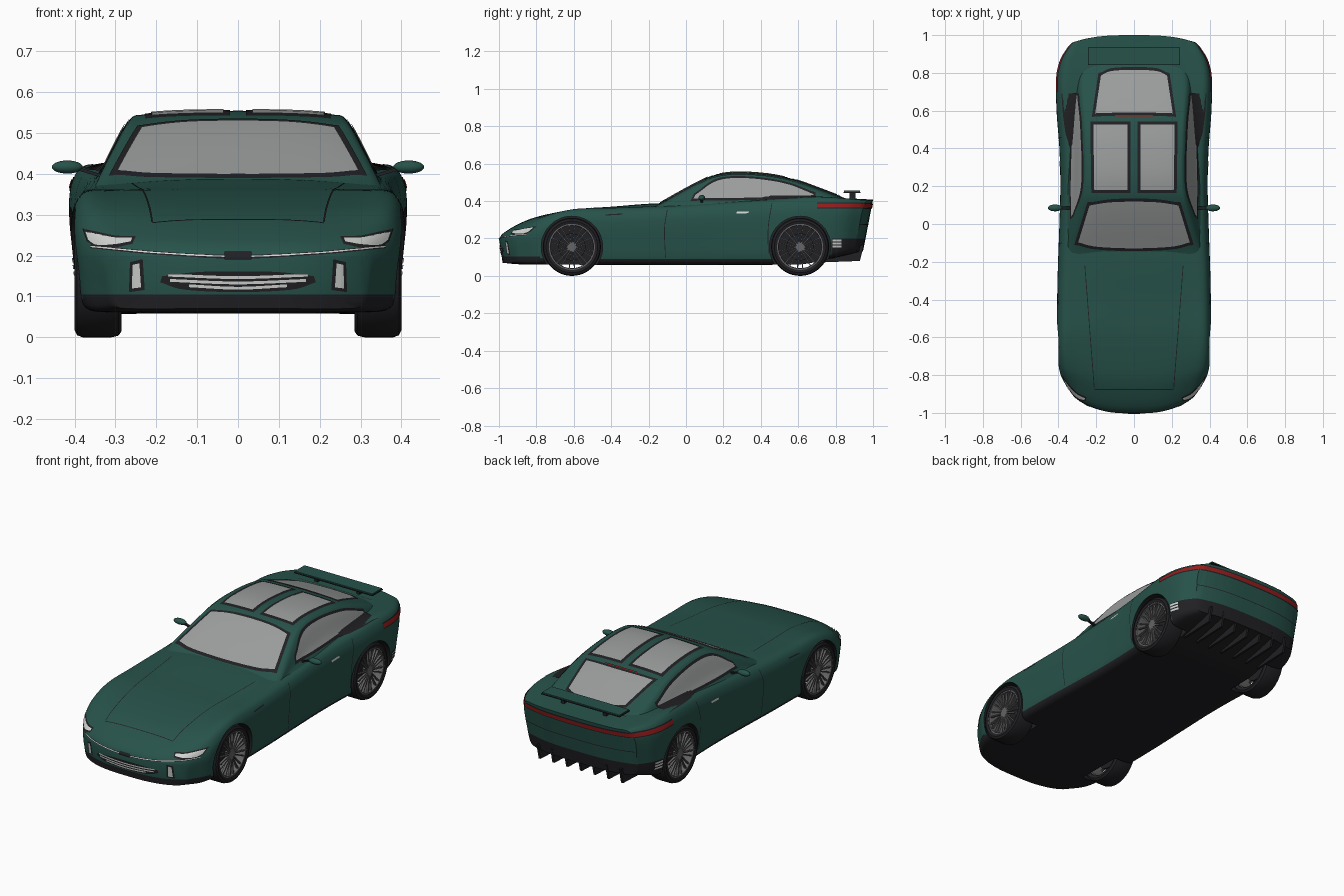
import bpy, bmesh, math
from mathutils import Vector, Matrix
from mathutils.bvhtree import BVHTree

if "Cube" in bpy.data.objects:
    bpy.data.objects.remove(bpy.data.objects["Cube"])


def material(name, *rgb):
    m = bpy.data.materials.new(name)
    m.use_nodes = True
    m.diffuse_color = (*rgb, 1)
    m.node_tree.nodes["Principled BSDF"].inputs["Base Color"].default_value = (*rgb, 1)
    return m


GREEN = material("green paint", .02, .085, .068)
BLACK = material("black trim", .015, .015, .018)
GLASS = material("grey glass", .33, .34, .34)
LIGHT = material("clear lamp", .65, .67, .65)
RED = material("red lamp", .3, .012, .012)
SILVER = material("wheel grey", .13, .13, .135)


def add(name, bm, mats, angle=35):
    me = bpy.data.meshes.new(name)
    bm.to_mesh(me)
    bm.free()
    for m in mats:
        me.materials.append(m)
    me.shade_smooth()
    me.set_sharp_from_angle(angle=math.radians(angle))
    ob = bpy.data.objects.new(name, me)
    bpy.context.collection.objects.link(ob)
    return ob


def curve(keys, t):
    """Smooth value through (t, value) keys."""
    last = len(keys) - 1
    t = min(max(t, keys[0][0]), keys[last][0])
    i = max(k for k in range(last) if keys[k][0] <= t)

    def slope(k):
        a, b = keys[max(k - 1, 0)], keys[min(k + 1, last)]
        return (b[1] - a[1]) / (b[0] - a[0])
    (t0, v0), (t1, v1) = keys[i], keys[i + 1]
    d = t1 - t0
    s = (t - t0) / d
    return ((2*s**3 - 3*s*s + 1) * v0 + (s**3 - 2*s*s + s) * d * slope(i)
            + (3*s*s - 2*s**3) * v1 + (s**3 - s*s) * d * slope(i + 1))


def along(pts, u):
    """Point at u in 0..1 on a smooth 2D path."""
    t = u * (len(pts) - 1)
    return Vector([curve([(i, p[c]) for i, p in enumerate(pts)], t) for c in (0, 1)])


def loft(section, stations, count):
    bm, rings = bmesh.new(), []
    for y in stations:
        pts = section(y)
        half = [along(pts, i / count) for i in range(count + 1)]
        ring = [(p.x, y, p.y) for p in half] + [(-p.x, y, p.y) for p in half[-2:0:-1]]
        rings.append([bm.verts.new(p) for p in ring])
    n = len(rings[0])
    for a, b in zip(rings, rings[1:]):
        for i in range(n):
            bm.faces.new((a[i], a[(i+1) % n], b[(i+1) % n], b[i]))
    bm.faces.new(rings[0])
    bm.faces.new(rings[-1])
    return bm


# Lower body: half width, shoulder height, centre height and floor height along y
WIDTH = [(-1, .32), (-.99, .33), (-.93, .37), (-.87, .39), (-.75, .403), (-.6, .408), (-.3, .405),
         (0, .395), (.2, .39), (.4, .395), (.6, .41), (.8, .412), (.92, .39), (1, .345)]
SHOULDER = [(-1, .195), (-.985, .222), (-.9, .268), (-.8, .312), (-.6, .355), (-.4, .36), (-.1, .37),
            (.2, .39), (.5, .41), (.7, .422), (.9, .41), (1, .4)]
CENTRE = [(-1, .195), (-.985, .222), (-.9, .275), (-.8, .315), (-.6, .355), (-.4, .37), (-.15, .388),
          (.3, .39), (.7, .415), (.85, .415), (1, .408)]
FLOOR = [(-1, .07), (-.9, .062), (.6, .062), (.75, .085), (1, .13)]


def body_section(y):
    w, zs, zc, zb = (curve(k, y) for k in (WIDTH, SHOULDER, CENTRE, FLOOR))
    shape = [(0, 0), (.45, 0), (.8, 0), (.92, .03), (.965, .14), (.985, .4), (1, .72), (.975, .9), (.9, 1)]
    side = [(w * a, zb + f * (zs - zb)) for a, f in shape]
    return side + [(.72 * w, .6 * zs + .4 * zc), (.4 * w, .1 * zs + .9 * zc), (0, zc)]


bm = loft(body_section, [-1, -.993] + [-.985 + i * .0222 for i in range(89)] + [.99, 1], 44)
for axis, cuts in ((0, [k * .05 for k in range(-6, 7)]), (2, (.09, .105, .2))):
    for c in cuts:
        no = Vector((axis == 0, 0, axis == 2))
        bmesh.ops.bisect_plane(bm, geom=bm.verts[:] + bm.edges[:] + bm.faces[:], dist=1e-5,
                               plane_co=no * c, plane_no=no)
# Bow the nose and tail in plan, and lean the tail
for v in bm.verts:
    y, bow = v.co.y, (abs(v.co.x) / .35) ** 3
    if y < -.55:
        t = ((-y - .55) / .45) ** 2
        v.co.y += t * (.11 * bow + .15 * max(0, .2 - v.co.z))
    elif y > .6:
        t = ((y - .6) / .4) ** 2
        v.co.y -= t * (.05 * bow + .2 * max(0, .4 - v.co.z))
bmesh.ops.recalc_face_normals(bm, faces=bm.faces)
# Black sills, floor, front lip and rear lower bumper
for f in bm.faces:
    c = f.calc_center_median()
    f.material_index = int(c.z < .09 or f.normal.z < -.7 or (c.y < -.775 and c.z < .105)
                           or (c.y > .775 and c.z < .2))
body = add("body", bm, [GREEN, BLACK])

# Cabin
ROOF = [(-.2, .365), (-.13, .395), (-.05, .44), (.05, .494), (.13, .532), (.2, .549), (.28, .555),
        (.4, .549), (.5, .535), (.6, .509), (.7, .473), (.8, .435), (.93, .385)]
BASE = [(-.2, .33), (0, .335), (.3, .335), (.5, .33), (.7, .31), (.8, .285), (.93, .22)]


def cabin_section(y):
    zr, wb = curve(ROOF, y), curve(BASE, y)
    ze = zr - .024

    def wall(z):
        return wb - .52 * (z - .4)
    xe, mid = wall(ze), (.34 + ze) / 2
    return [(0, .34), (.6 * wb, .34), (wall(.34), .34), (wall(mid), mid), (xe, ze),
            (xe - .04, zr - .009), (xe * .5, zr - .002), (0, zr)]


bm = loft(cabin_section, [-.2 + i * 1.13 / 60 for i in range(61)], 35)
bmesh.ops.recalc_face_normals(bm, faces=bm.faces)
cabin = add("cabin", bm, [GREEN], 40)

skin = bmesh.new()
skin.from_mesh(body.data)
skin.from_mesh(cabin.data)
TREE = BVHTree.FromBMesh(skin)
RAYS = {"side": lambda a, b: ((2, a, b), (-1, 0, 0)), "top": lambda a, b: ((a, b, 2), (0, 0, -1)),
        "front": lambda a, b: ((a, -2, b), (0, 1, 0)), "rear": lambda a, b: ((a, 2, b), (0, -1, 0))}


def patch(name, a, b, view, mat, off=.004, grow=0, pair=False, n=24, m=8):
    """Thin plate between two edge paths, laid onto the bodywork."""
    grid = [[along(a, i / n).lerp(along(b, i / n), j / m) for j in range(m + 1)] for i in range(n + 1)]
    if grow:
        for row in grid:
            lo, hi = (row[0] - row[1]).normalized(), (row[-1] - row[-2]).normalized()
            row[0], row[-1] = row[0] + lo * grow, row[-1] + hi * grow
        for e, k in ((0, 1), (-1, -2)):
            step = (grid[e][m // 2] - grid[k][m // 2]).normalized() * grow
            grid[e] = [p + step for p in grid[e]]
    bm = bmesh.new()
    for sx in ((1, -1) if pair or view == "side" else (1,)):
        vs = []
        for row in grid:
            vs.append([])
            for p in row:
                o, d = (Vector(q) for q in RAYS[view](*p))
                hit, no, _, _ = TREE.ray_cast(o, d)
                if hit is None:
                    hit, no, _, _ = TREE.find_nearest(o + d * 1.2)
                co = hit + no * (off if no.dot(d) < 0 else -off)
                vs[-1].append(bm.verts.new((co.x * sx, co.y, co.z)))
        d.x *= sx
        for i in range(n):
            for j in range(m):
                f = bm.faces.new((vs[i][j], vs[i+1][j], vs[i+1][j+1], vs[i][j+1]))
                f.normal_update()
                if f.normal.dot(d) > 0:
                    f.normal_flip()
    return add(name, bm, [mat], 60)


def line(name, pts, view, du, dv, mat=BLACK, off=.002, pair=False):
    patch(name, [(u - du, v - dv) for u, v in pts], [(u + du, v + dv) for u, v in pts],
          view, mat, off, pair=pair, n=40, m=2)


def window(name, a, b, view, pair=False, grow=.016):
    patch(name + "_frame", a, b, view, BLACK, .002, grow, pair)
    patch(name, a, b, view, GLASS, .0045, 0, pair)


# Windows
window("windshield", [(-.295, -.095), (-.2, -.118), (0, -.127), (.2, -.118), (.295, -.095)],
       [(-.235, .1), (-.13, .116), (0, .12), (.13, .116), (.235, .1)], "top")
window("roof_glass", [(.035, .18), (.21, .18)], [(.035, .525), (.215, .525)], "top", True)
window("rear_window", [(-.205, .585), (0, .59), (.205, .585)],
       [(-.175, .785), (-.12, .808), (0, .815), (.12, .808), (.175, .785)], "top")
window("side_window", [(.04, .413), (.2, .413), (.37, .417), (.53, .422), (.68, .43)],
       [(.05, .432), (.17, .508), (.33, .52), (.53, .492), (.68, .436)], "side", grow=.012)
line("high_brake_lamp", [(-.1, .572), (.1, .572)], "top", 0, .004, RED, .005)

# Front lamps, grille and vents
lamp = ([(.262, .232), (.3, .226), (.345, .226), (.365, .238)], [(.258, .241), (.3, .242), (.345, .252), (.372, .258)])
patch("headlight_frame", *lamp, "front", BLACK, .002, .006, True)
patch("headlight", *lamp, "front", LIGHT, .004, 0, True)
nose = [(-.36, .222), (-.2, .206), (0, .197), (.2, .206), (.36, .222)]
line("nose_seam", nose, "front", 0, .004)
line("nose_strip", nose, "front", 0, .0015, LIGHT, .004)
patch("nose_plate", [(-.033, .192), (.033, .192)], [(-.033, .207), (.033, .207)], "front", BLACK, .006)
patch("grille", [(-.19, .135), (-.13, .117), (0, .111), (.13, .117), (.19, .135)],
      [(-.185, .15), (-.1, .16), (0, .162), (.1, .16), (.185, .15)], "front", BLACK, .002)
for i, (z, w) in enumerate(((.149, .17), (.136, .165), (.123, .12))):
    line("grille_bar_%d" % (i + 1), [(-w, z + .004), (0, z - .002), (w, z + .004)], "front", 0, .0035, LIGHT, .005)
vent = ([(.236, .123), (.258, .12)], [(.24, .182), (.256, .178)])
patch("front_vent_frame", *vent, "front", BLACK, .002, .008, True)
patch("front_vent", *vent, "front", LIGHT, .004, 0, True)

# Panel seams and side details
line("hood_seam", [(.26, -.22), (.235, -.55), (.21, -.87)], "top", .002, 0, pair=True)
line("hood_front_seam", [(-.21, -.875), (.21, -.875)], "top", 0, .002)
line("door_front_seam", [(-.11, .1), (-.115, .25), (-.1, .355)], "side", .002, 0)
line("door_rear_seam", [(.44, .12), (.44, .26), (.46, .39)], "side", .002, 0)
line("fender_vent", [(-.43, .325), (-.34, .33)], "side", 0, .003)
line("door_handle", [(.27, .337), (.335, .34)], "side", 0, .005, LIGHT, .004)
for i in range(3):
    line("rear_marker_%d" % (i + 1), [(.782, .157 + i * .016), (.83, .157 + i * .016)], "side", 0, .005, LIGHT, .004)

# Tail lamps and rear seams
for view, pts in (("side", [(.7, .376), (.8, .375), (.925, .375)]), ("rear", [(-.365, .375), (0, .375), (.365, .375)])):
    line("tail_lamp_frame_" + view, pts, view, 0, .016)
    line("tail_lamp_" + view, pts, view, 0, .010, RED, .004)
line("rear_bumper_seam", [(-.34, .275), (.34, .275)], "rear", 0, .002)
line("trunk_seam", [(-.23, .855), (.23, .855)], "top", 0, .002)


def cylinder(bm, r, depth, x, y=0, z=0):
    m = Matrix.Translation((x, y, z)) @ Matrix.Rotation(math.pi / 2, 4, "Y")
    bmesh.ops.create_cone(bm, cap_ends=True, segments=48, radius1=r, radius2=r, depth=depth, matrix=m)


# Wheel arches
bm = bmesh.new()
for sx in (1, -1):
    for y in (-.61, .61):
        cylinder(bm, .164, .24, sx * .39, y, .155)
for f in bm.faces:
    f.material_index = 1
cutter = add("arch_cutter", bm, [GREEN, BLACK])
cutter.hide_render = True
cut = body.modifiers.new("arches", "BOOLEAN")
cut.operation, cut.solver, cut.object = "DIFFERENCE", "EXACT", cutter
bpy.context.view_layer.objects.active = body
bpy.ops.object.modifier_apply(modifier=cut.name)
bpy.data.objects.remove(cutter)
body.data.set_sharp_from_angle(angle=math.radians(35))


def box(bm, size, matrix):
    bmesh.ops.create_cube(bm, size=1, matrix=matrix @ Matrix.Diagonal((*size, 1)))


def lathe(bm, profile, n=48):
    rings = [[bm.verts.new((x, r * math.sin(k * math.tau / n), r * math.cos(k * math.tau / n)))
              for k in range(n)] for x, r in profile]
    for a, b in zip(rings, rings[1:] + rings[:1]):
        for k in range(n):
            bm.faces.new((a[k], a[(k+1) % n], b[(k+1) % n], b[k]))


def tyre(bm):
    lathe(bm, [(.29, .123), (.285, .14), (.293, .151), (.31, .155), (.38, .155), (.394, .15), (.4, .138), (.396, .123)])


def rim(bm):
    lathe(bm, [(.394, .125), (.394, .116), (.38, .114), (.3, .118), (.3, .125)])
    cylinder(bm, .024, .03, .375)
    for k in range(10):
        for s in (-1, 1):
            turn = Matrix.Rotation(k * math.tau / 10, 4, "X") @ Matrix.Translation((.384, s * .009, .066))
            box(bm, (.012, .006, .102), turn @ Matrix.Rotation(-s * .11, 4, "X"))


# Wheels
for place, y in (("front", -.61), ("rear", .61)):
    for side, sx in (("left", 1), ("right", -1)):
        for part, make, mat in (("tyre", tyre, BLACK), ("rim", rim, SILVER),
                                ("brake_disc", lambda b: cylinder(b, .072, .012, .335), BLACK)):
            bm = bmesh.new()
            make(bm)
            bmesh.ops.transform(bm, verts=bm.verts, matrix=Matrix.Translation((0, y, .155)) @ Matrix.Diagonal((sx, 1, 1, 1)))
            bmesh.ops.recalc_face_normals(bm, faces=bm.faces)
            add("_".join((place, side, part)), bm, [mat])

# Mirrors
for side, sx in (("left", 1), ("right", -1)):
    bm = bmesh.new()
    bmesh.ops.create_uvsphere(bm, u_segments=20, v_segments=12, radius=1, matrix=Matrix.Translation((sx * .418, .085, .417))
                              @ Matrix.Diagonal((.038, .018, .016, 1)))
    add(side + "_mirror", bm, [GREEN], 60)
    bm = bmesh.new()
    box(bm, (.07, .014, .008), Matrix.Translation((sx * .36, .085, .403)) @ Matrix.Rotation(-sx * .3, 4, "Y"))
    add(side + "_mirror_stem", bm, [BLACK])

# Rear wing
for name, mat, size, spots in (("wing", GREEN, (.48, .085, .007), [(0, .888, .452)]),
                               ("wing_underside", BLACK, (.486, .091, .005), [(0, .888, .447)]),
                               ("wing_posts", BLACK, (.02, .03, .05), [(-.13, .89, .425), (.13, .89, .425)])):
    bm = bmesh.new()
    for p in spots:
        box(bm, size, Matrix.Translation(p))
    add(name, bm, [mat])

# Diffuser fins
bm = bmesh.new()
for k in range(-3, 4):
    side = [[bm.verts.new((k * .085 + s, y, z)) for y, z in ((.72, .072), (.93, .08), (.95, .165), (.8, .15))] for s in (-.006, .006)]
    bm.faces.new(side[0])
    bm.faces.new(side[1])
    for i in range(4):
        bm.faces.new((side[0][i], side[0][(i+1) % 4], side[1][(i+1) % 4], side[1][i]))
bmesh.ops.recalc_face_normals(bm, faces=bm.faces)
add("diffuser_fins", bm, [BLACK])
